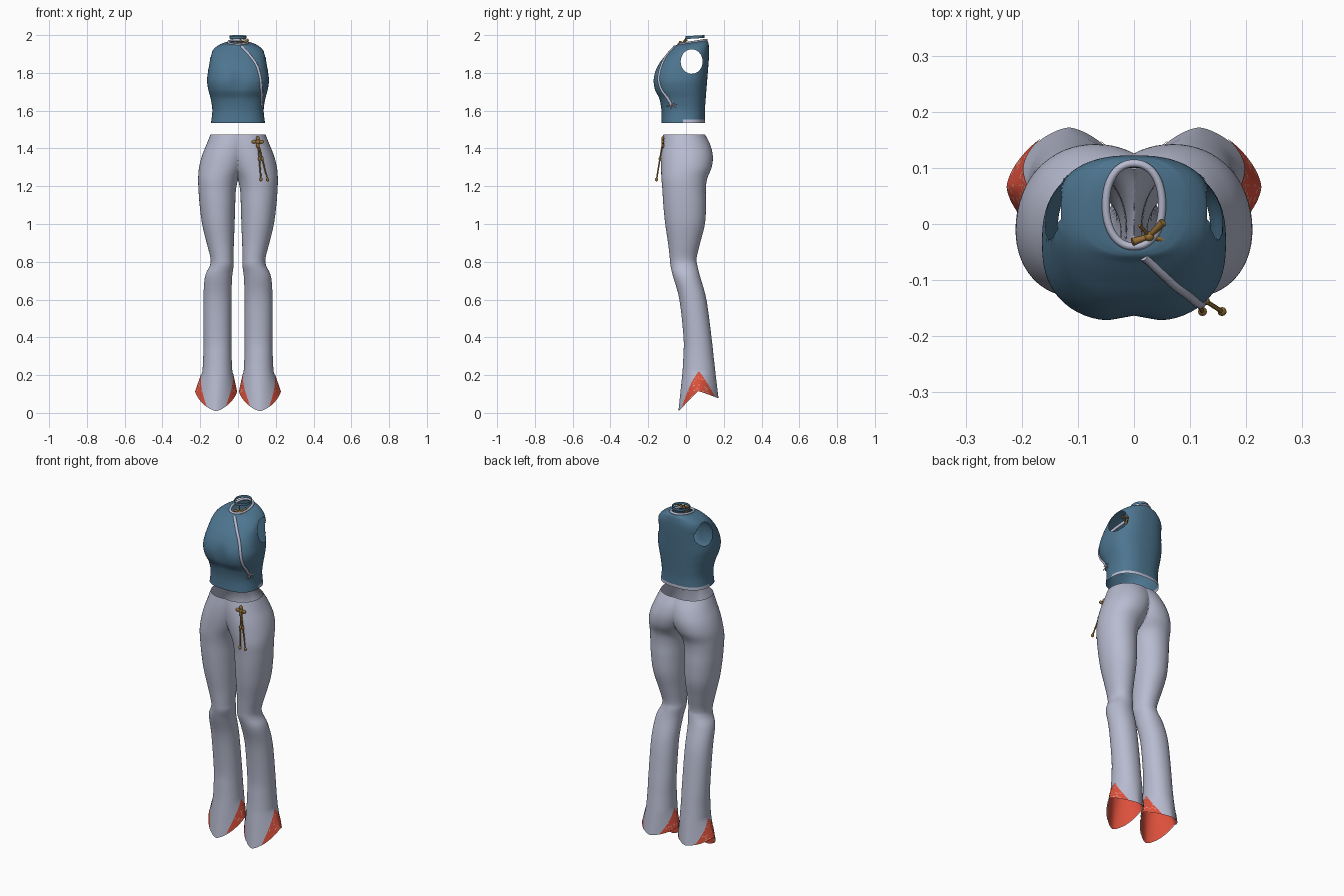
import bpy, bmesh, math, random
from math import sin, cos, pi, radians
from mathutils import Vector
from mathutils.bvhtree import BVHTree

random.seed(4)
if "Cube" in bpy.data.objects:
    bpy.data.objects.remove(bpy.data.objects["Cube"])


def material(name, rgb):
    m = bpy.data.materials.new(name)
    m.use_nodes = True
    m.diffuse_color = (*rgb, 1)
    b = m.node_tree.nodes["Principled BSDF"]
    b.inputs["Base Color"].default_value = (*rgb, 1)
    b.inputs["Roughness"].default_value = 0.8
    return m


BLUE = material("teal_blue_cloth", (0.075, 0.18, 0.28))
GREY = material("lavender_grey_cloth", (0.48, 0.50, 0.63))
RED = material("red_brocade", (0.72, 0.08, 0.045))
PALE = material("pale_thread", (0.72, 0.42, 0.30))
GOLD = material("antique_gold", (0.32, 0.17, 0.04))


def finish(name, bm, mats, mirror=False):
    bmesh.ops.recalc_face_normals(bm, faces=bm.faces)
    for f in bm.faces:
        f.smooth = True
    me = bpy.data.meshes.new(name)
    bm.to_mesh(me)
    ob = bpy.data.objects.new(name, me)
    bpy.context.collection.objects.link(ob)
    for m in mats:
        me.materials.append(m)
    if mirror:
        mod = ob.modifiers.new("mirror", "MIRROR")
        mod.merge_threshold = 0.0005
    return ob


def sheet(point, rows, cols, closed=True):
    """Grid of quads through point(row, col)."""
    bm = bmesh.new()
    vs = [[bm.verts.new(point(r, c)) for c in cols] for r in rows]
    n = len(cols)
    for i in range(len(rows) - 1):
        for j in range(n if closed else n - 1):
            k = (j + 1) % n
            bm.faces.new((vs[i][j], vs[i][k], vs[i + 1][k], vs[i + 1][j]))
    return bm


def steps(a, b, n):
    return [a + (b - a) * i / n for i in range(n + 1)]


def spline(rows, u):
    """Smooth interpolation through a list of rows."""
    i = min(int(u), len(rows) - 2)
    t = u - i
    get = lambda k: rows[max(0, min(k, len(rows) - 1))]
    return [0.5 * (2 * b + (c - a) * t + (2 * a - 5 * b + 4 * c - d) * t * t
                   + (3 * b - a - 3 * c + d) * t ** 3)
            for a, b, c, d in zip(get(i - 1), get(i), get(i + 1), get(i + 2))]


def power(v, n):
    return math.copysign(abs(v) ** (2 / n), v)


def oval(a, cx, w, yf, yb, n):
    return cx + w * power(cos(a), n), (yf + yb) / 2 + (yb - yf) / 2 * power(sin(a), n)


RING = [2 * pi * i / 64 for i in range(64)]

# Sleeveless top: height, half width, front, back, forward tilt
TOP = [(1.535, .143, -.13, .10, 0), (1.60, .136, -.13, .10, 0), (1.66, .144, -.142, .104, 0),
       (1.71, .157, -.168, .108, 0), (1.76, .164, -.176, .112, 0), (1.81, .158, -.165, .116, 0),
       (1.86, .150, -.136, .12, 0), (1.90, .143, -.10, .122, 0), (1.93, .125, -.07, .122, 0),
       (1.953, .09, -.055, .118, .006), (1.962, .05, -.04, .108, .012)]
NECK = len(TOP) - 1


def top_point(u, a):
    z, w, yf, yb, tilt = spline(TOP, u)
    x, y = oval(a, 0, w, yf, yb, 2.5 if u < 9 else 2.2)
    if y < 0:  # hollow between the bust
        y += 0.013 * math.exp(-(x / .035) ** 2 - ((z - 1.75) / .07) ** 2)
    return Vector((x, y, z + tilt * (y - .035) / .075))


bm = sheet(top_point, steps(0, NECK, 90), RING)
tree = BVHTree.FromBMesh(bm)
HY, HZ, RY, RZ = .03, 1.86, .058, .065


def in_hole(p):
    return abs(p.x) > .08 and ((p.y - HY) / RY) ** 2 + ((p.z - HZ) / RZ) ** 2 < 1


# Armholes, with rims snapped to an ellipse
cut = [f for f in bm.faces if in_hole(f.calc_center_median())]
rim = {v for f in cut for v in f.verts}
bmesh.ops.delete(bm, geom=cut, context="FACES")
for v in rim:
    if v.is_valid:
        ang = math.atan2((v.co.z - HZ) / RZ, (v.co.y - HY) / RY)
        v.co.y, v.co.z = HY + RY * cos(ang), HZ + RZ * sin(ang)
# Pale hem around the back
for f in bm.faces:
    c = f.calc_center_median()
    f.material_index = int(c.z < 1.555 and c.y > -.01)
finish("sleeveless_top", bm, [BLUE, GREY])


def tube(name, pts, r, mat, closed=False, tip=1.0):
    cu = bpy.data.curves.new(name, "CURVE")
    cu.dimensions = "3D"
    cu.bevel_depth, cu.bevel_resolution, cu.use_fill_caps = r, 2, True
    sp = cu.splines.new("POLY")
    sp.points.add(len(pts) - 1)
    for i, (q, p) in enumerate(zip(sp.points, pts)):
        q.co = (*p, 1)
        q.radius = 1 + (tip - 1) * i / max(1, len(pts) - 1)
    sp.use_cyclic_u = closed
    sp.use_smooth = True
    cu.materials.append(mat)
    ob = bpy.data.objects.new(name, cu)
    bpy.context.collection.objects.link(ob)
    return ob


def ball(name, loc, size, mat):
    b = bmesh.new()
    bmesh.ops.create_uvsphere(b, u_segments=12, v_segments=8, radius=1)
    for v in b.verts:
        v.co = Vector(loc) + Vector([p * s for p, s in zip(v.co, size)])
    return finish(name, b, [mat])


# Neck piping and the diagonal front piping
tube("neck_piping", [top_point(NECK, a) for a in RING], .007, GREY, True)
path = [(.018, 1.94), (.06, 1.895), (.098, 1.84), (.118, 1.77), (.124, 1.69), (.126, 1.63)]
piping = []
for u in steps(0, len(path) - 1, 40):
    x, z = spline(path, u)
    hit = tree.ray_cast(Vector((x, -1, z)), Vector((0, 1, 0)))[0]
    if hit:
        piping.append(hit + Vector((0, .002, 0)))
tube("front_piping", piping, .008, GREY)

# Knotted fastening at the left side
knot = tree.ray_cast(Vector((1, -.075, 1.63)), Vector((-1, 0, 0)))[0]
for i in range(6):
    d = pi * i / 3 + .3
    end = knot + Vector((.004 + .006 * cos(d), .028 * cos(d), .022 * sin(d)))
    tube("fastening_loop", [knot + Vector((.004, 0, 0)), end], .0025, GREY)
ball("fastening_knot", knot + Vector((.004, 0, 0)), (.006, .006, .006), GOLD)

# Choker and its bow
finish("choker", sheet(lambda z, a: (.046 * cos(a), .047 + .05 * sin(a), z + .003 * (sin(a) - 1)),
                       steps(1.985, 2.0, 2), RING), [BLUE])
bow = Vector((.027, -.022, 1.955))
tube("bow_cord", [(.01, -.002, 1.982), bow], .003, GOLD)
ball("bow_knot", bow, (.01, .009, .01), GOLD)
for dx, dy, dz in ((-.03, -.01, .008), (.025, .025, .02), (.028, -.006, -.012), (-.008, -.025, -.032)):
    tube("bow_loop", [bow, bow + Vector((dx, dy, dz))], .004, GOLD, tip=1.8)

# Trousers: height, leg centre, half width, front, back
LEG = [(1.475, .030, .115, -.12, .10), (1.42, .045, .122, -.128, .128), (1.36, .065, .126, -.132, .142),
       (1.30, .085, .121, -.132, .136), (1.24, .104, .107, -.13, .112), (1.18, .110, .099, -.125, .105),
       (1.10, .109, .094, -.12, .106), (1.0, .104, .086, -.11, .10), (.90, .094, .072, -.095, .075),
       (.82, .085, .061, -.086, .056), (.78, .086, .063, -.082, .06), (.72, .103, .072, -.068, .075),
       (.60, .109, .074, -.035, .108), (.40, .109, .074, -.013, .135), (.30, .109, .075, -.014, .146),
       (.22, .109, .079, -.018, .155)]
KNEE_END = len(LEG) - 1


def leg_point(u, a, off=0.0):
    z, cx, w, yf, yb = spline(LEG, min(u, KNEE_END))
    x, y = oval(a, cx, w, yf, yb, 2.1)
    p = Vector((x, y, z))
    if u > KNEE_END:  # pointed, flared hem
        hx, hy = oval(a, .116, .109, -.04, .172, 1.55)
        low = .01 if sin(a) < 0 else .078
        hz = .115 + (low - .115) * abs(sin(a)) ** 1.4
        p = p.lerp(Vector((hx, hy, hz)), u - KNEE_END)
    return p + Vector((cos(a), sin(a), 0)) * off


bm = sheet(leg_point, steps(0, KNEE_END, 75) + steps(KNEE_END, KNEE_END + 1, 8)[1:], RING)
bmesh.ops.bisect_plane(bm, geom=bm.verts[:] + bm.edges[:] + bm.faces[:], dist=1e-5,
                       plane_co=(0, 0, 0), plane_no=(1, 0, 0), clear_inner=True)
finish("flared_trousers", bm, [GREY], True)

# Red lining inside the flare
finish("hem_lining", sheet(lambda t, a: leg_point(KNEE_END + t, a, -.003), steps(.1, 1, 8), RING), [RED], True)

# Brocade gores, widening from a point down to the hem
for side, mid in (("outer", 0), ("inner", pi)):
    bm = sheet(lambda t, s: leg_point(KNEE_END + t, mid + s * t * radians(58), .002),
               steps(.01, 1, 24), steps(-1, 1, 20), False)
    for f in bm.faces:
        f.material_index = int(random.random() < .07)
    finish(side + "_gore", bm, [RED, PALE], True)

# Waist ornament with two hanging tassels
pin = Vector((.105, -.123, 1.435))
for dx, dz, sx, sz in ((0, 0, .013, .013), (-.02, 0, .013, .010), (.02, 0, .013, .010),
                       (0, .018, .010, .012), (0, -.02, .009, .014)):
    ball("waist_ornament", pin + Vector((dx, 0, dz)), (sx, .008, sz), GOLD)
for x in (.122, .157):
    end = Vector((x, -.156, 1.235))
    tube("tassel_cord", [pin, end], .004, GOLD)
    ball("tassel_end", end, (.008, .008, .010), GOLD)
    ball("tassel_bead", pin.lerp(end, .45), (.007, .007, .012), GOLD)
